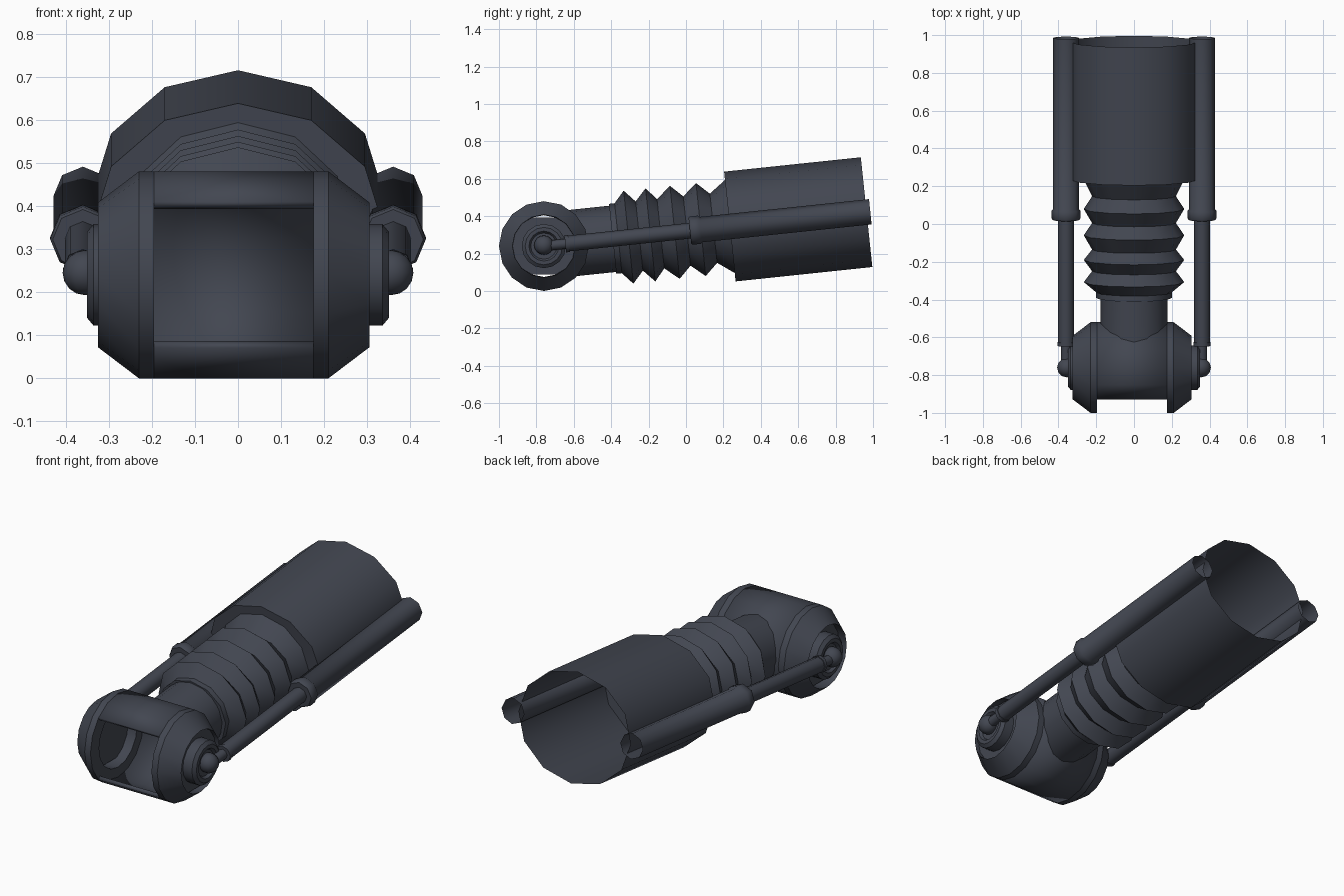
import bpy, bmesh, math
from mathutils import Matrix, Vector

if "Cube" in bpy.data.objects:
    bpy.data.objects.remove(bpy.data.objects["Cube"])

slate = bpy.data.materials.new("dark_slate")
slate.diffuse_color = (0.055, 0.062, 0.082, 1)
slate.use_nodes = True
slate.node_tree.nodes["Principled BSDF"].inputs["Base Color"].default_value = slate.diffuse_color

PIVOT = Vector((0, -0.76, 0.24))
# Arm frame: local +y runs up the tilted arm from the pivot
ARM = Matrix.Translation(PIVOT) @ Matrix.Rotation(math.radians(6), 4, 'X')


def finish(name, bm, matrix, angle):
    bmesh.ops.remove_doubles(bm, verts=bm.verts, dist=1e-5)
    bm.transform(matrix)
    mesh = bpy.data.meshes.new(name)
    bm.to_mesh(mesh)
    bm.free()
    mesh.materials.append(slate)
    obj = bpy.data.objects.new(name, mesh)
    bpy.context.collection.objects.link(obj)
    bpy.ops.object.select_all(action='DESELECT')
    obj.select_set(True)
    bpy.context.view_layer.objects.active = obj
    bpy.ops.object.shade_smooth_by_angle(angle=math.radians(angle))
    return obj


def lathe(profile, sides):
    """Spin (distance, radius x, radius z) points about the local y axis."""
    bm = bmesh.new()
    rings = []
    for s, rx, rz in profile:
        rings.append([bm.verts.new((rx * math.sin(math.tau * j / sides), s,
                                    rz * math.cos(math.tau * j / sides)))
                      for j in range(sides)])
    for a, b in zip(rings, rings[1:]):
        for j in range(sides):
            k = (j + 1) % sides
            bm.faces.new((a[j], a[k], b[k], b[j]))
    return bm


def round_profile(points):
    return [(s, r, r) for s, r in points]


# Drum skin, with the front quarter open
bm = lathe(round_profile([(-0.185, 0.24), (0.185, 0.24)]), 16)
bmesh.ops.rotate(bm, verts=bm.verts, matrix=Matrix.Rotation(-math.pi / 2, 3, 'Z'))
front = [f for f in bm.faces if f.calc_center_median().y < -0.1
         and abs(f.calc_center_median().z) < 0.16]
bmesh.ops.delete(bm, geom=front, context='FACES')
drum = finish("drum_skin", bm, Matrix.Translation(PIVOT + Vector((-0.01, 0, 0))), 35)
solid = drum.modifiers.new("thickness", 'SOLIDIFY')
solid.thickness = 0.02
solid.offset = -1

# Neck, its lower edge trimmed to the drum's curve
bm = lathe(round_profile([(0, 0.178), (0.41, 0.178)]), 16)
for v in bm.verts:
    if v.co.y < 0.1:
        v.co.y = math.sqrt(0.225 ** 2 - v.co.z ** 2)
finish("neck", bm, ARM, 35)

# Bellows with a front collar, ridges and valleys
bellows = [(0.37, 0.178, 0.178), (0.37, 0.2, 0.188), (0.4, 0.2, 0.188)]
ridges = [0.455, 0.573, 0.704, 0.844]
valleys = [0.513, 0.628, 0.769, 0.912]
for r, v in zip(ridges, valleys):
    bellows += [(r, 0.266, 0.25), (v, 0.222, 0.186)]
bellows.append((1.0, 0.266, 0.25))
finish("bellows", lathe(bellows, 12), ARM, 32)

# Large open sleeve with its front shoulder
sleeve = [(1.0, 0.266, 0.25), (1.0, 0.34, 0.295), (1.735, 0.34, 0.295)]
finish("sleeve", lathe(sleeve, 12), ARM, 35)

for side, label in ((1, "right"), (-1, "left")):
    outward = Matrix.Rotation(-side * math.pi / 2, 4, 'Z')

    # Bevelled end ring of the drum
    ring = [(0.185, 0.165), (0.185, 0.24), (0.22, 0.24),
            (0.315, 0.168), (0.185, 0.165)]
    finish(label + "_drum_ring", lathe(round_profile(ring), 16),
           Matrix.Translation(PIVOT + Vector((-0.01, 0, 0))) @ outward, 30)

    # Stepped hub, flattened at top and bottom
    hub = [(0.25, 0), (0.25, 0.168), (0.28, 0.168), (0.28, 0.118), (0.335, 0.118),
           (0.35, 0.1), (0.35, 0.08), (0.335, 0.07), (0.335, 0)]
    bm = lathe(round_profile(hub), 16)
    for v in bm.verts:
        v.co.z = max(-0.152, min(0.152, v.co.z))
    finish(label + "_hub", bm, Matrix.Translation(PIVOT) @ outward, 30)

    # Ball end of the piston
    bm = bmesh.new()
    bmesh.ops.create_uvsphere(bm, u_segments=12, v_segments=8, radius=0.052)
    finish(label + "_ball", bm,
           Matrix.Translation(PIVOT + Vector((side * 0.355, 0, 0.005))), 60)

    # Piston rod with a thin stem, then the outer tube with its collar
    axis = ARM @ Matrix.Translation((side * 0.36, 0, 0))
    rod = [(0.03, 0.027), (0.115, 0.027), (0.115, 0.046), (0.135, 0.046),
           (0.135, 0.042), (0.81, 0.042)]
    finish(label + "_piston_rod", lathe(round_profile(rod), 8), axis, 50)
    tube = [(0.785, 0.042), (0.785, 0.07), (0.793, 0.076), (0.835, 0.076),
            (0.845, 0.068), (1.755, 0.068)]
    finish(label + "_piston_tube", lathe(round_profile(tube), 8), axis, 50)
